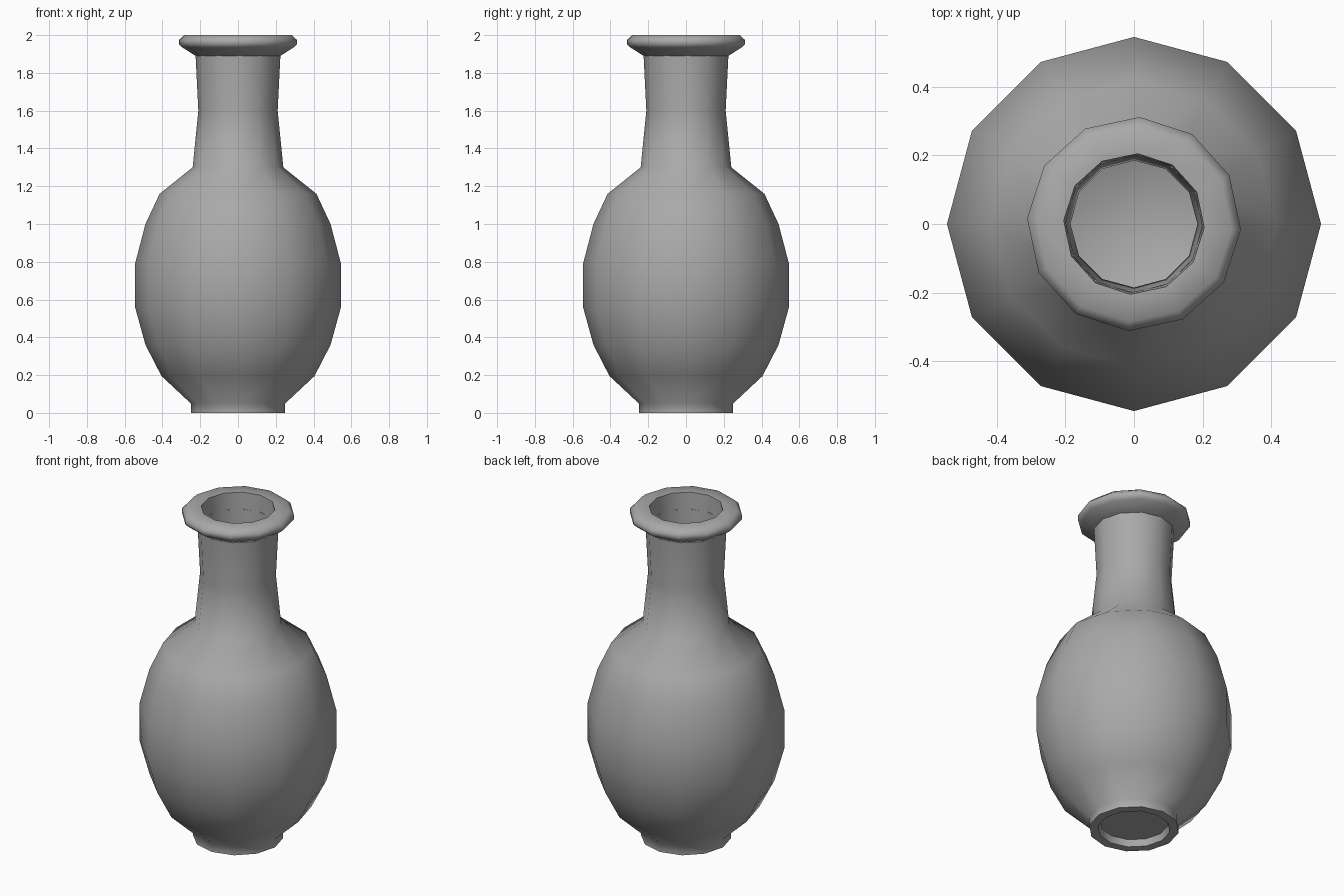
import bpy, bmesh
from math import cos, sin, pi, radians

cube = bpy.data.objects.get("Cube")
if cube:
    bpy.data.objects.remove(cube, do_unlink=True)

SIDES = 12

# Plain grey clay
clay = bpy.data.materials.new("grey_clay")
clay.use_nodes = True
clay.diffuse_color = (0.4, 0.4, 0.4, 1)
clay.node_tree.nodes["Principled BSDF"].inputs["Base Color"].default_value = (0.4, 0.4, 0.4, 1)


def lathe(name, profile, turn=0.0, closed=False, sharp=46):
    """Turn a (radius, height) profile about z; open profiles get end caps."""
    bm = bmesh.new()
    rings = []
    for r, z in profile:
        angles = [2 * pi * i / SIDES + turn for i in range(SIDES)]
        rings.append([bm.verts.new((r * cos(a), r * sin(a), z)) for a in angles])
    pairs = list(zip(rings, rings[1:]))
    if closed:
        pairs.append((rings[-1], rings[0]))
    else:
        bm.faces.new(rings[0])
        bm.faces.new(rings[-1])
    for low, high in pairs:
        for i in range(SIDES):
            j = (i + 1) % SIDES
            bm.faces.new((low[i], low[j], high[j], high[i]))
    bmesh.ops.recalc_face_normals(bm, faces=bm.faces)
    mesh = bpy.data.meshes.new(name)
    bm.to_mesh(mesh)
    bm.free()
    mesh.materials.append(clay)
    obj = bpy.data.objects.new(name, mesh)
    bpy.context.collection.objects.link(obj)
    bpy.ops.object.select_all(action='DESELECT')
    obj.select_set(True)
    bpy.context.view_layer.objects.active = obj
    bpy.ops.object.shade_smooth_by_angle(angle=radians(sharp))
    return obj


# Hollow vessel: recessed base, foot ring, belly, neck, then the inner wall
lathe("vase_body", [
    (0.19, 0.04), (0.20, 0.0), (0.25, 0.0), (0.25, 0.05),
    (0.405, 0.195), (0.49, 0.36), (0.545, 0.56), (0.545, 0.79),
    (0.49, 1.0), (0.415, 1.16), (0.24, 1.30), (0.21, 1.60), (0.225, 1.90),
    (0.20, 1.90), (0.185, 1.60), (0.21, 1.32), (0.39, 1.14),
    (0.46, 0.98), (0.515, 0.78), (0.515, 0.57), (0.46, 0.38),
    (0.38, 0.22), (0.23, 0.08),
])

# Flared lip, set slightly turned on the neck
lathe("rim", [
    (0.20, 1.89), (0.225, 1.89), (0.295, 1.935), (0.312, 1.95),
    (0.312, 1.975), (0.285, 2.0), (0.205, 2.0),
], turn=radians(-3), closed=True, sharp=60)
